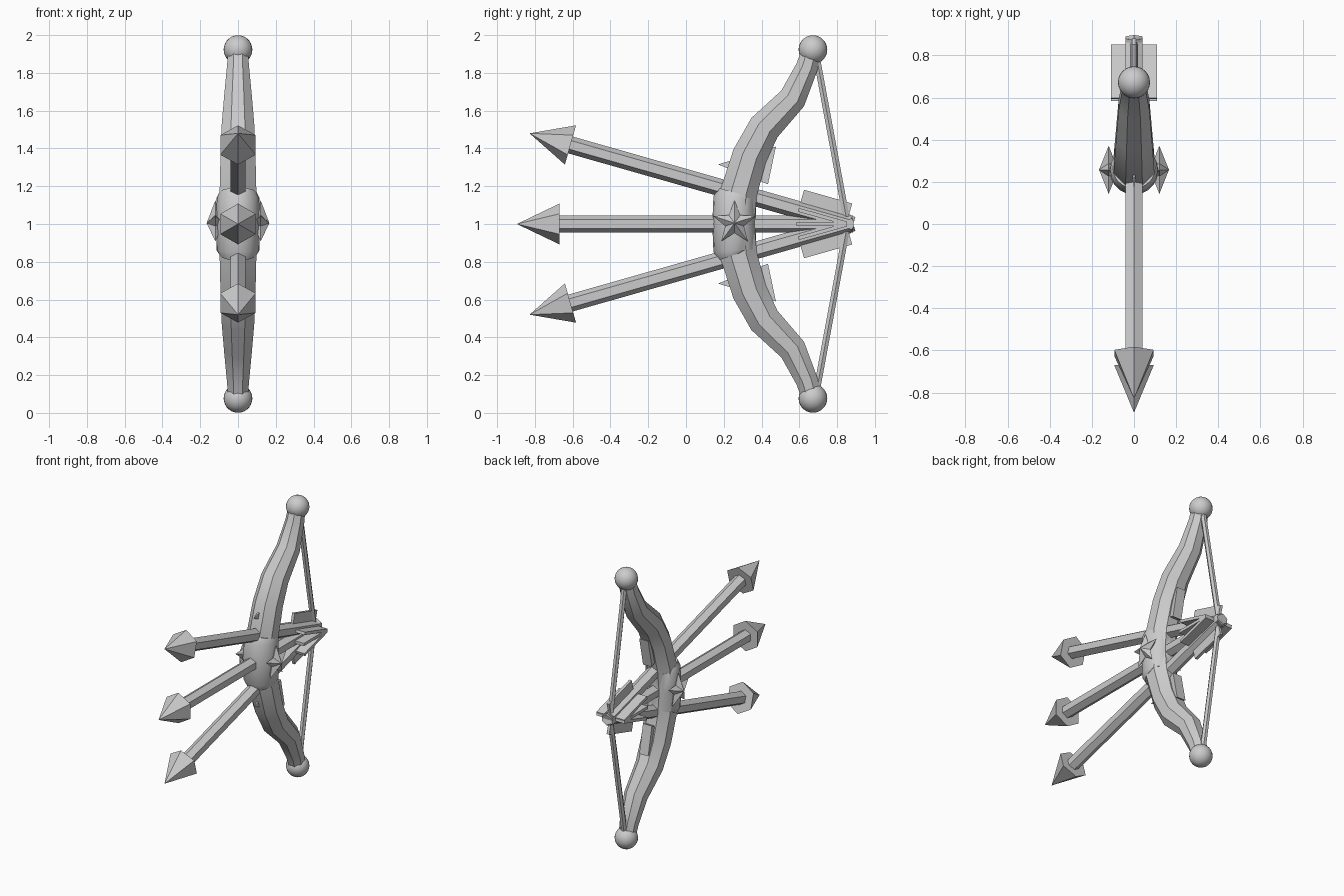
import bpy, bmesh
from math import sin, cos, pi, atan2
from mathutils import Vector, Matrix

if "Cube" in bpy.data.objects:
    bpy.data.objects.remove(bpy.data.objects["Cube"])


def add_object(name, bm, smooth=False):
    bmesh.ops.recalc_face_normals(bm, faces=bm.faces)
    mesh = bpy.data.meshes.new(name)
    bm.to_mesh(mesh)
    bm.free()
    ob = bpy.data.objects.new(name, mesh)
    bpy.context.collection.objects.link(ob)
    if smooth:
        bpy.context.view_layer.objects.active = ob
        ob.select_set(True)
        bpy.ops.object.shade_smooth_by_angle(angle=0.6)
        ob.select_set(False)
    return ob


def sweep(bm, path, sides, turn=0.0):
    """Tube through (y, z, radius) points lying in the x = 0 plane."""
    rings = []
    for i, (y, z, r) in enumerate(path):
        a, b = path[max(i - 1, 0)], path[min(i + 1, len(path) - 1)]
        t = Vector((0, b[0] - a[0], b[1] - a[1])).normalized()
        n = Vector((0, t.z, -t.y))
        ring = []
        for k in range(sides):
            ang = turn + 2 * pi * k / sides
            ring.append(bm.verts.new(Vector((r * cos(ang), y, z)) + n * r * sin(ang)))
        rings.append(ring)
    for p, q in zip(rings, rings[1:]):
        for k in range(sides):
            m = (k + 1) % sides
            bm.faces.new((p[k], p[m], q[m], q[k]))
    bm.faces.new(rings[0])
    bm.faces.new(rings[-1])


# Bow: one octagonal tapering limb, mirrored about the grip height
upper = [(.28, 1.17, .105), (.337, 1.36, .1), (.415, 1.51, .093),
         (.565, 1.665, .079), (.64, 1.83, .063), (.665, 1.92, .056)]
lower = [(y, 2 - z, r) for y, z, r in reversed(upper)]
bm = bmesh.new()
sweep(bm, lower + [(.262, 1.0, .108)] + upper, 8, pi / 8)
add_object("bow_limbs", bm, True)

# Rounded grip sleeve
bm = bmesh.new()
sweep(bm, [(.265, .84, .1), (.258, .86, .113), (.255, 1.0, .116),
           (.258, 1.14, .113), (.265, 1.165, .1)], 20)
add_object("grip", bm, True)

# Parts repeated above and below the grip
for s, word in ((1, "upper"), (-1, "lower")):
    bm = bmesh.new()
    bmesh.ops.create_uvsphere(bm, u_segments=24, v_segments=14, radius=.076,
                              matrix=Matrix.Translation((0, .672, 1 + s * .923)))
    add_object(word + "_limb_ball", bm, True)

    bm = bmesh.new()
    sweep(bm, [(.69, 1 + s * .89, .02), (.855, 1, .02)], 6)
    add_object(word + "_string", bm)

    # flattened spike passing through the limb
    bm = bmesh.new()
    base = [bm.verts.new((x, y, 1 + s * z)) for x, y, z in
            ((-.035, .434, .21), (.035, .434, .21), (.035, .476, .41), (-.035, .476, .41))]
    tip = bm.verts.new((0, .17, 1 + s * .315))
    bm.faces.new(base)
    for k in range(4):
        bm.faces.new((base[k], base[(k + 1) % 4], tip))
    add_object(word + "_limb_spike", bm)

# Three arrows fanning out from the drawn string
for name, ang in (("upper_arrow", .277), ("middle_arrow", 0), ("lower_arrow", -.277)):
    bm = bmesh.new()
    sweep(bm, [(.025, 0, .046), (-1.55, 0, .046)], 6, pi / 6)
    sweep(bm, [(-1.53, 0, .108), (-1.753, 0, .001)], 6, pi / 6)
    for size in ((.22, .265, .02), (.02, .265, .22)):
        bmesh.ops.create_cube(bm, size=1, matrix=Matrix.Translation((0, -.143, 0))
                              @ Matrix.Diagonal((*size, 1)))
    move = Matrix.Translation((0, .86, 1)) @ Matrix.Rotation(-ang, 4, 'X')
    bmesh.ops.transform(bm, matrix=move, verts=bm.verts)
    add_object(name, bm)

# Faceted star on each side of the grip
for s, word in ((1, "right"), (-1, "left")):
    bm = bmesh.new()
    rim = []
    for k in range(10):
        r = .12 if k % 2 == 0 else .052
        a = pi / 2 + k * pi / 5
        rim.append(bm.verts.new((s * .12, .257 + r * cos(a), 1.005 + r * sin(a))))
    for x in (.166, .075):
        peak = bm.verts.new((s * x, .257, 1.005))
        for k in range(10):
            bm.faces.new((rim[k], rim[(k + 1) % 10], peak))
    add_object(word + "_star", bm)
